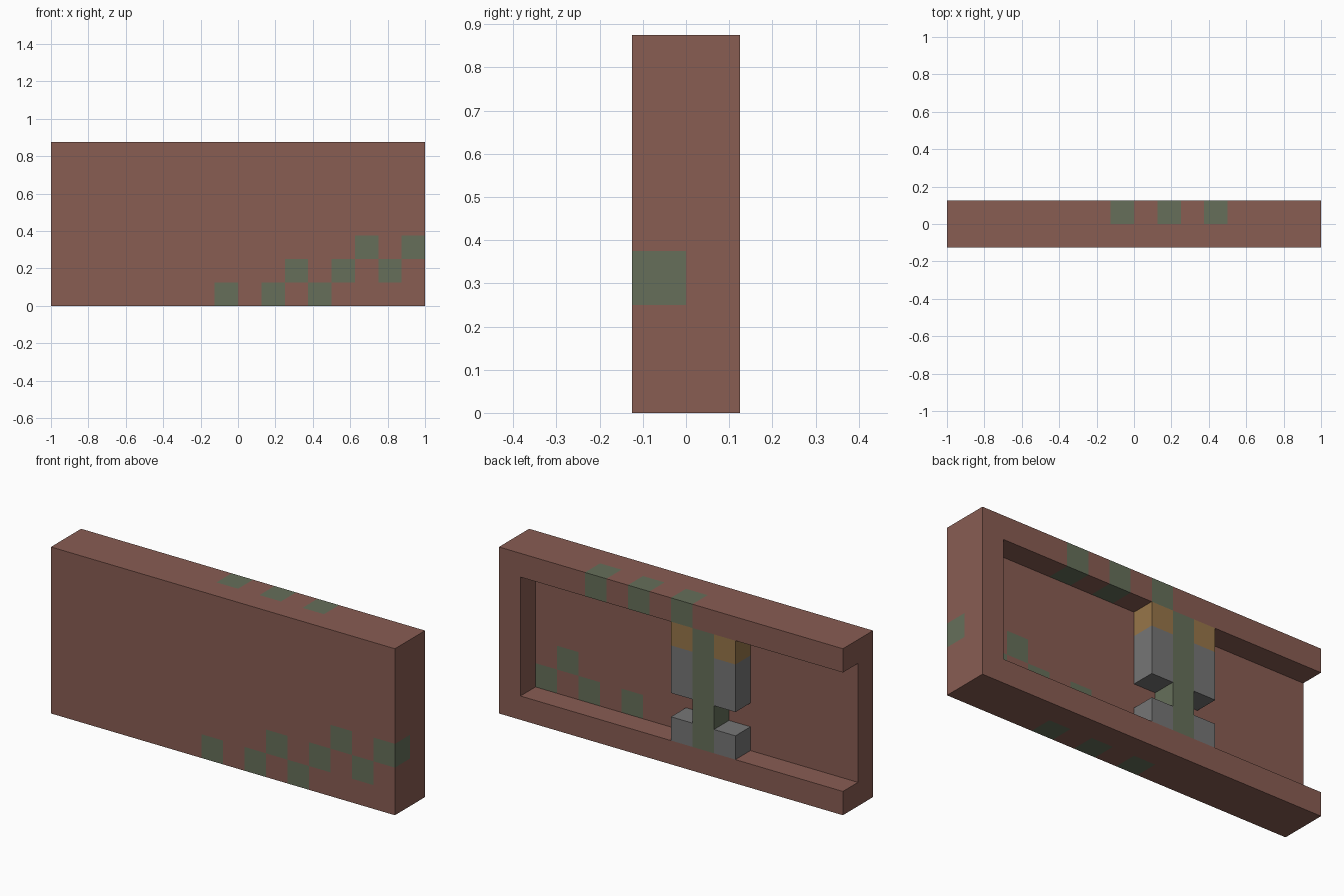
import bpy
import bmesh
from mathutils import Vector

if "Cube" in bpy.data.objects:
    bpy.data.objects.remove(bpy.data.objects["Cube"], do_unlink=True)

UNIT = 0.125                       # edge of one building block
NX, NY, NZ = 16, 2, 7              # overall size in blocks
ORIGIN = Vector((-NX / 2, -NY / 2, 0))


def make_material(name, rgb):
    mat = bpy.data.materials.new(name)
    mat.use_nodes = True
    color = (*rgb, 1.0)
    mat.diffuse_color = color
    mat.node_tree.nodes["Principled BSDF"].inputs["Base Color"].default_value = color
    return mat


MATERIALS = {
    "brick": make_material("red_brown_brick", (0.25, 0.109, 0.086)),
    "moss": make_material("moss_green", (0.133, 0.159, 0.102)),
    "stone": make_material("grey_stone", (0.18, 0.18, 0.18)),
    "ochre": make_material("ochre", (0.31, 0.18, 0.068)),
}


def blocks(xs, ys, zs, color):
    return {(x, y, z): color for x in xs for y in ys for z in zs}


FRONT, BACK = [0], [1]
opening = range(1, NZ - 1)

# Solid front panel with a stepped scatter of moss blocks
panel = blocks(range(NX), FRONT, range(NZ), "brick")
for row, columns in enumerate([(7, 9, 11), (10, 12, 14), (13, 15)]):
    panel.update(blocks(columns, FRONT, [row], "moss"))

# Back frame: sill, lintel and one end post, with moss in the lintel
frame = blocks(range(NX), BACK, [0, NZ - 1], "brick")
frame.update(blocks([NX - 1], BACK, opening, "brick"))
frame.update(blocks([7, 9, 11], BACK, [NZ - 1], "moss"))

# Central pillar and the split stone columns on either side of it
pillar = blocks([6], BACK, opening, "moss")
lower_stones = blocks([5, 7], BACK, [1], "stone")
upper_stones = blocks([5, 7], BACK, [3, 4], "stone")
capitals = blocks([5, 7], BACK, [5], "ochre")

PARTS = {
    "front_panel": panel,
    "back_frame": frame,
    "center_pillar": pillar,
    "lower_stones": lower_stones,
    "upper_stones": upper_stones,
    "column_capitals": capitals,
}
filled = set().union(*PARTS.values())


def add_exposed_faces(bm, cell, slot):
    """Add the sides of one block that do not touch another block."""
    center = Vector(cell) + Vector((0.5, 0.5, 0.5)) + ORIGIN
    for axis in range(3):
        for sign in (-1, 1):
            normal = Vector((0, 0, 0))
            normal[axis] = sign
            if tuple(int(c + n) for c, n in zip(cell, normal)) in filled:
                continue
            u = Vector((0, 0, 0))
            u[(axis + 1) % 3] = 0.5
            v = normal.cross(u)
            mid = center + normal * 0.5
            corners = (mid - u - v, mid + u - v, mid + u + v, mid - u + v)
            face = bm.faces.new([bm.verts.new(c * UNIT) for c in corners])
            face.material_index = slot


def build_part(name, cells):
    colors = sorted(set(cells.values()))
    bm = bmesh.new()
    for cell, color in cells.items():
        add_exposed_faces(bm, cell, colors.index(color))
    bmesh.ops.remove_doubles(bm, verts=bm.verts[:], dist=UNIT * 0.01)
    mesh = bpy.data.meshes.new(name)
    bm.to_mesh(mesh)
    bm.free()
    for color in colors:
        mesh.materials.append(MATERIALS[color])
    bpy.context.collection.objects.link(bpy.data.objects.new(name, mesh))


for part_name, part_cells in PARTS.items():
    build_part(part_name, part_cells)
